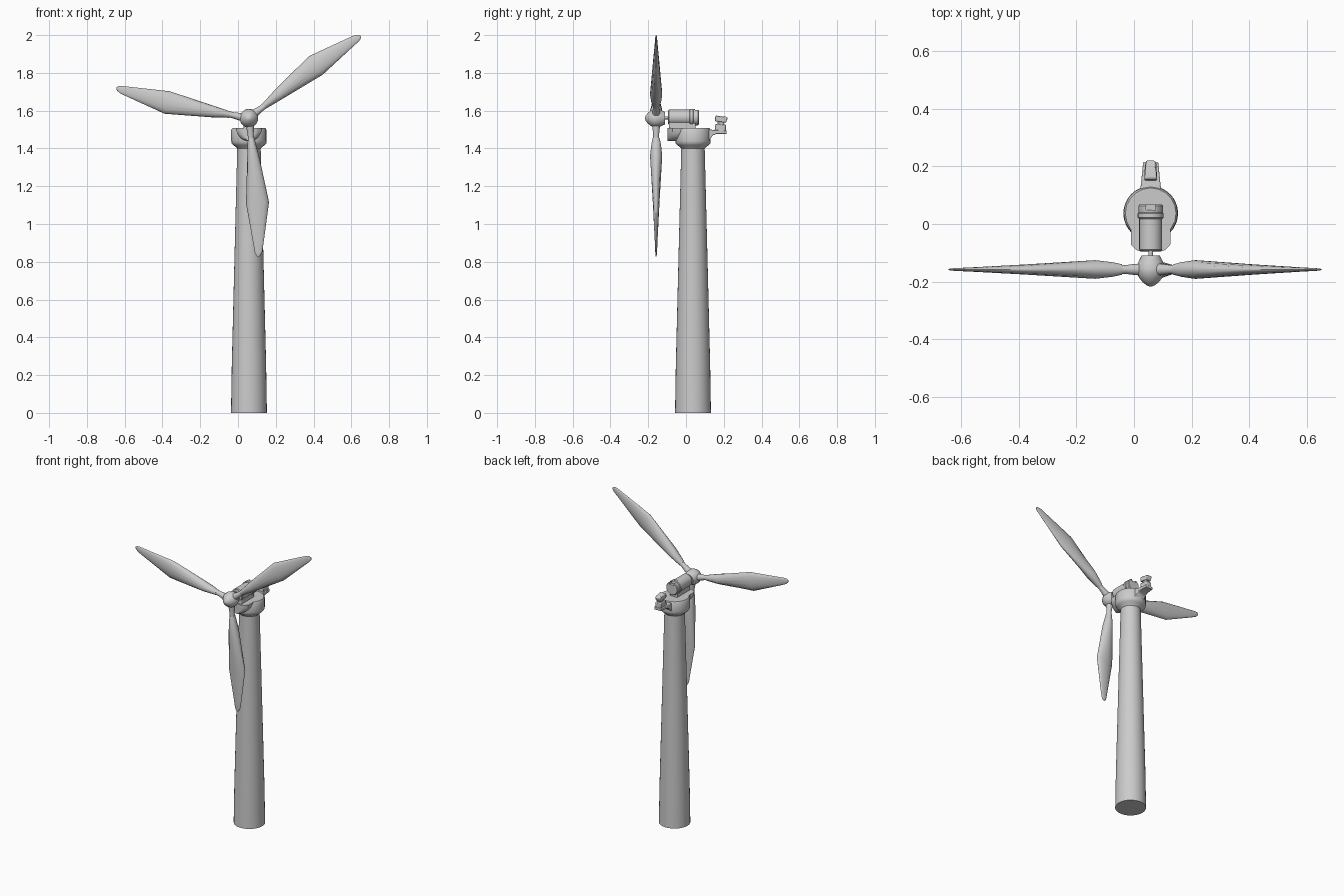
import bpy, bmesh
from math import sin, cos, pi, radians
from mathutils import Vector

if "Cube" in bpy.data.objects:
    bpy.data.objects.remove(bpy.data.objects["Cube"])

CX, TY = 0.058, 0.037          # tower axis
HUB = Vector((CX, -0.158, 1.56))


def finish(name, bm, angle=35):
    bmesh.ops.recalc_face_normals(bm, faces=bm.faces)
    me = bpy.data.meshes.new(name)
    bm.to_mesh(me)
    bm.free()
    me.shade_smooth()
    me.set_sharp_from_angle(angle=radians(angle))
    ob = bpy.data.objects.new(name, me)
    bpy.context.collection.objects.link(ob)
    return ob


def loft(name, rings, angle=35):
    """Skin a list of equal-length closed rings and cap both ends."""
    bm = bmesh.new()
    vs = [[bm.verts.new(p) for p in r] for r in rings]
    n = len(vs[0])
    for a, b in zip(vs, vs[1:]):
        for i in range(n):
            j = (i + 1) % n
            bm.faces.new((a[i], a[j], b[j], b[i]))
    bm.faces.new(vs[0])
    bm.faces.new(vs[-1])
    return finish(name, bm, angle)


def ellipse(c, u, v, n):
    return [Vector(c) + u * cos(2 * pi * i / n) + v * sin(2 * pi * i / n) for i in range(n)]


X, Y, Z = Vector((1, 0, 0)), Vector((0, 1, 0)), Vector((0, 0, 1))


def lathe_z(name, prof, n, angle=35):
    return loft(name, [ellipse((CX, TY, z), X * r, Y * r, n) for r, z in prof], angle)


def lathe_y(name, prof, z, n, angle=35):
    return loft(name, [ellipse((CX, y, z), X * r, Z * r, n) for r, y in prof], angle)


def side_extrude(name, pts, w0, w1, bevel=0.004):
    """Side outline (y, z) given a width that changes from its front to its back."""
    y0, y1 = min(p[0] for p in pts), max(p[0] for p in pts)
    rings = []
    for s in (-1, 1):
        rings.append([(CX + s * (w0 + (w1 - w0) * (y - y0) / (y1 - y0)), y, z) for y, z in pts])
    ob = loft(name, rings)
    m = ob.modifiers.new("bevel", "BEVEL")
    m.width, m.segments = bevel, 2
    return ob


# Tower
lathe_z("tower", [(0.095, 0), (0.091, 0.25), (0.076, 0.85), (0.062, 1.40), (0.062, 1.43)], 32)

# Collar at the tower head
lathe_z("collar", [(0.060, 1.395), (0.066, 1.405), (0.084, 1.418), (0.092, 1.428),
                   (0.094, 1.44), (0.094, 1.497), (0.088, 1.507)], 20)

# Bowl-shaped front body of the head
rings = []
for y, s in ((0.0, 1), (-0.03, 0.97), (-0.072, 0.97), (-0.09, 0.72), (-0.097, 0.45)):
    rings.append([(CX + 0.07 * s * cos(t), y, 1.507 - 0.068 * sin(t))
                  for t in [pi * i / 12 for i in range(13)]])
loft("front_body", rings)

# Saddle carrying the generator
side_extrude("generator_saddle", [(-0.09, 1.49), (0.05, 1.49), (0.05, 1.54), (-0.09, 1.54)],
             0.028, 0.028)

# Generator with band and slotted rear cap
GZ = 1.565
lathe_y("generator", [(0.036, -0.094), (0.040, -0.089), (0.040, 0.03)], GZ, 24)
lathe_y("generator_band", [(0.041, 0.018), (0.045, 0.022), (0.045, 0.036), (0.041, 0.04)], GZ, 24)
cap = lathe_y("generator_cap", [(0.038, 0.03), (0.043, 0.045), (0.043, 0.063), (0.039, 0.068)], GZ, 24)
cut = side_extrude("slot_cutter", [(0.048, 1.59), (0.1, 1.59), (0.1, 1.65), (0.048, 1.65)],
                   0.017, 0.017)
cut.modifiers.clear()
cut.hide_render = True
cut.hide_set(True)
m = cap.modifiers.new("slot", "BOOLEAN")
m.operation, m.object, m.solver = "DIFFERENCE", cut, "EXACT"

# Shaft and hub with rounded nose
lathe_y("shaft", [(0.008, -0.13), (0.008, -0.085)], GZ - 0.003, 12)
lathe_y("hub", [(0.004, -0.217), (0.014, -0.213), (0.028, -0.202), (0.040, -0.187), (0.048, -0.170),
                (0.049, -0.155), (0.044, -0.135), (0.036, -0.118), (0.032, -0.110)], HUB.z, 24, 50)

# Three blades: (radius, half chord, half thickness, sideways offset)
SECT = [(0.105, 0.017, 0.019, 0.004), (0.14, 0.022, 0.026, 0.005), (0.20, 0.031, 0.033, 0.008),
        (0.45, 0.061, 0.018, 0.014), (0.66, 0.028, 0.007, 0.004), (0.71, 0.020, 0.005, 0.001),
        (0.728, 0.012, 0.003, -0.001), (0.734, 0.004, 0.002, -0.002)]
for i, (deg, length) in enumerate(((36.5, 1.0), (167.3, 0.98), (274.0, 1.0))):
    t = radians(deg)
    d, p = Vector((cos(t), 0, sin(t))), Vector((-sin(t), 0, cos(t)))
    loft(f"blade_{i + 1}", [ellipse(HUB + d * r * length + p * o, p * c, Y * h, 14)
                            for r, c, h, o in SECT], 50)
    # Root sleeve joining blade and hub
    loft(f"blade_root_{i + 1}", [ellipse(HUB + d * r + p * 0.003, p * c, Y * c, 14)
                                 for r, c in ((0.03, 0.022), (0.06, 0.019), (0.085, 0.016), (0.11, 0.016))])

# Rear arm and the two-part sensor on it
side_extrude("rear_arm", [(0.10, 1.44), (0.125, 1.445), (0.14, 1.468), (0.16, 1.477), (0.215, 1.477),
                          (0.215, 1.495), (0.15, 1.497), (0.10, 1.505)], 0.038, 0.026, 0.003)
side_extrude("sensor_base", [(0.150, 1.485), (0.212, 1.485), (0.212, 1.526), (0.156, 1.530)],
             0.022, 0.020)
side_extrude("sensor_neck", [(0.168, 1.515), (0.202, 1.515), (0.202, 1.55), (0.168, 1.55)],
             0.014, 0.014)
side_extrude("sensor_head", [(0.153, 1.544), (0.212, 1.536), (0.221, 1.562), (0.212, 1.568),
                             (0.160, 1.574), (0.153, 1.568)], 0.022, 0.016)
